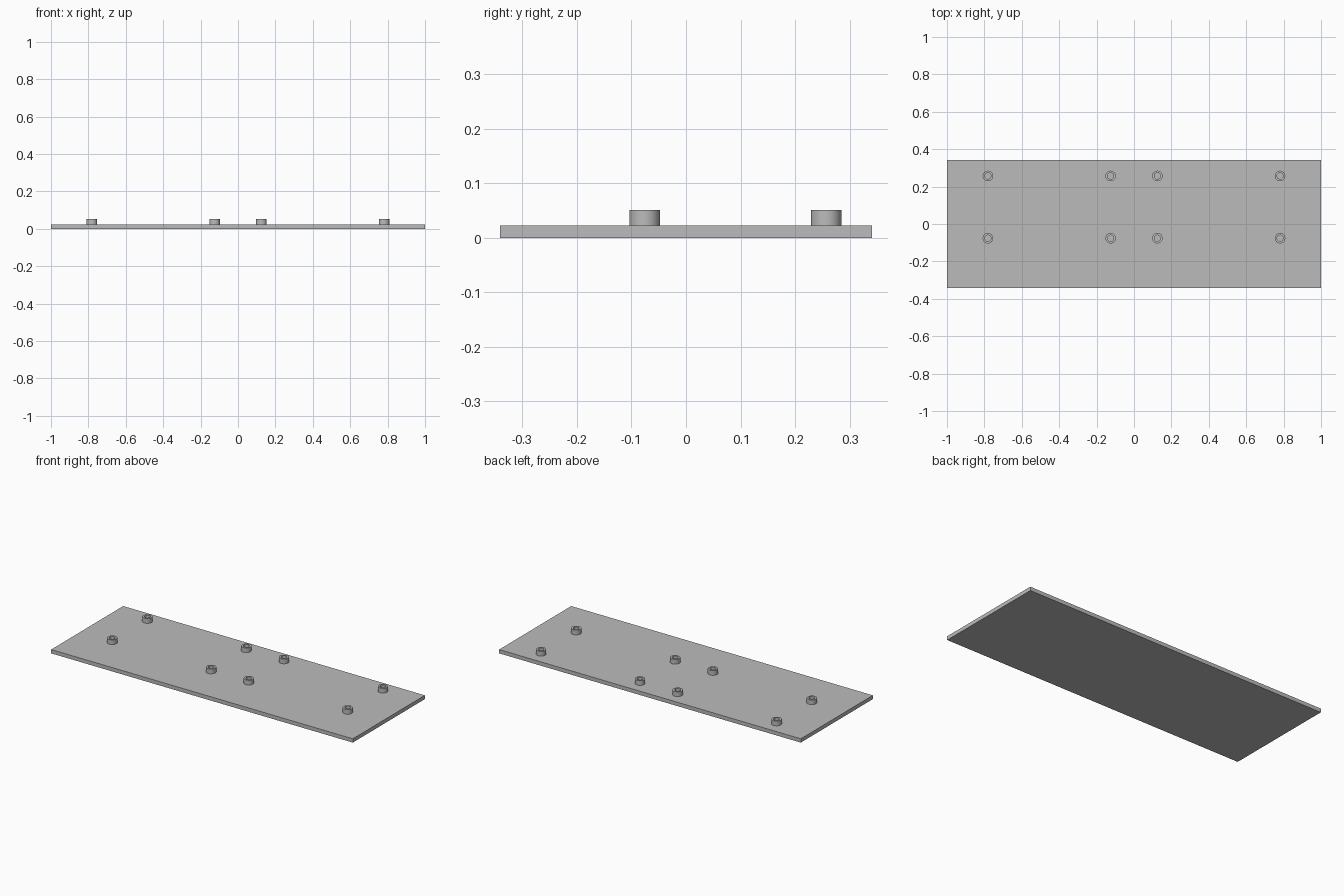
import bpy
import bmesh
from math import radians

cube = bpy.data.objects.get("Cube")
if cube:
    bpy.data.objects.remove(cube, do_unlink=True)

# Single plain grey
grey = bpy.data.materials.new("plain_grey")
grey.use_nodes = True
colour = (0.5, 0.5, 0.5, 1)
grey.diffuse_color = colour
grey.node_tree.nodes["Principled BSDF"].inputs["Base Color"].default_value = colour

LENGTH, WIDTH, THICK = 2.0, 0.682, 0.023
TOP = 0.051
OUTER, INNER = 0.028, 0.0165
SIDES = 32


def add_object(name, bm, location=(0, 0, 0)):
    bmesh.ops.recalc_face_normals(bm, faces=bm.faces)
    mesh = bpy.data.meshes.new(name)
    bm.to_mesh(mesh)
    bm.free()
    mesh.materials.append(grey)
    obj = bpy.data.objects.new(name, mesh)
    obj.location = location
    bpy.context.collection.objects.link(obj)
    return obj


def ring(bm, radius, z):
    made = bmesh.ops.create_circle(bm, segments=SIDES, radius=radius)["verts"]
    for v in made:
        v.co.z = z
    return made


def standoff(name, x, y):
    # Open tube: outer wall, flat rim and bore down to the plate
    bm = bmesh.new()
    rings = [ring(bm, r, z) for r, z in
             ((OUTER, THICK), (OUTER, TOP), (INNER, TOP), (INNER, THICK))]
    for a, b in zip(rings, rings[1:] + rings[:1]):
        for i in range(SIDES):
            j = (i + 1) % SIDES
            bm.faces.new((a[i], a[j], b[j], b[i]))
    return add_object(name, bm, (x, y, 0))


# Base plate
bm = bmesh.new()
bmesh.ops.create_cube(bm, size=1)
for v in bm.verts:
    v.co.x *= LENGTH
    v.co.y *= WIDTH
    v.co.z = (v.co.z + 0.5) * THICK
add_object("base_plate", bm)

# Two rows of four hollow standoffs
standoffs = []
for row, y in (("front", -0.076), ("back", 0.257)):
    for side, sign in (("left", 1), ("right", -1)):
        for place, x in (("inner", 0.125), ("outer", 0.781)):
            standoffs.append(standoff(f"standoff_{row}_{side}_{place}", sign * x, y))

bpy.ops.object.select_all(action="DESELECT")
for obj in standoffs:
    obj.select_set(True)
bpy.context.view_layer.objects.active = standoffs[0]
bpy.ops.object.shade_smooth_by_angle(angle=radians(30))
